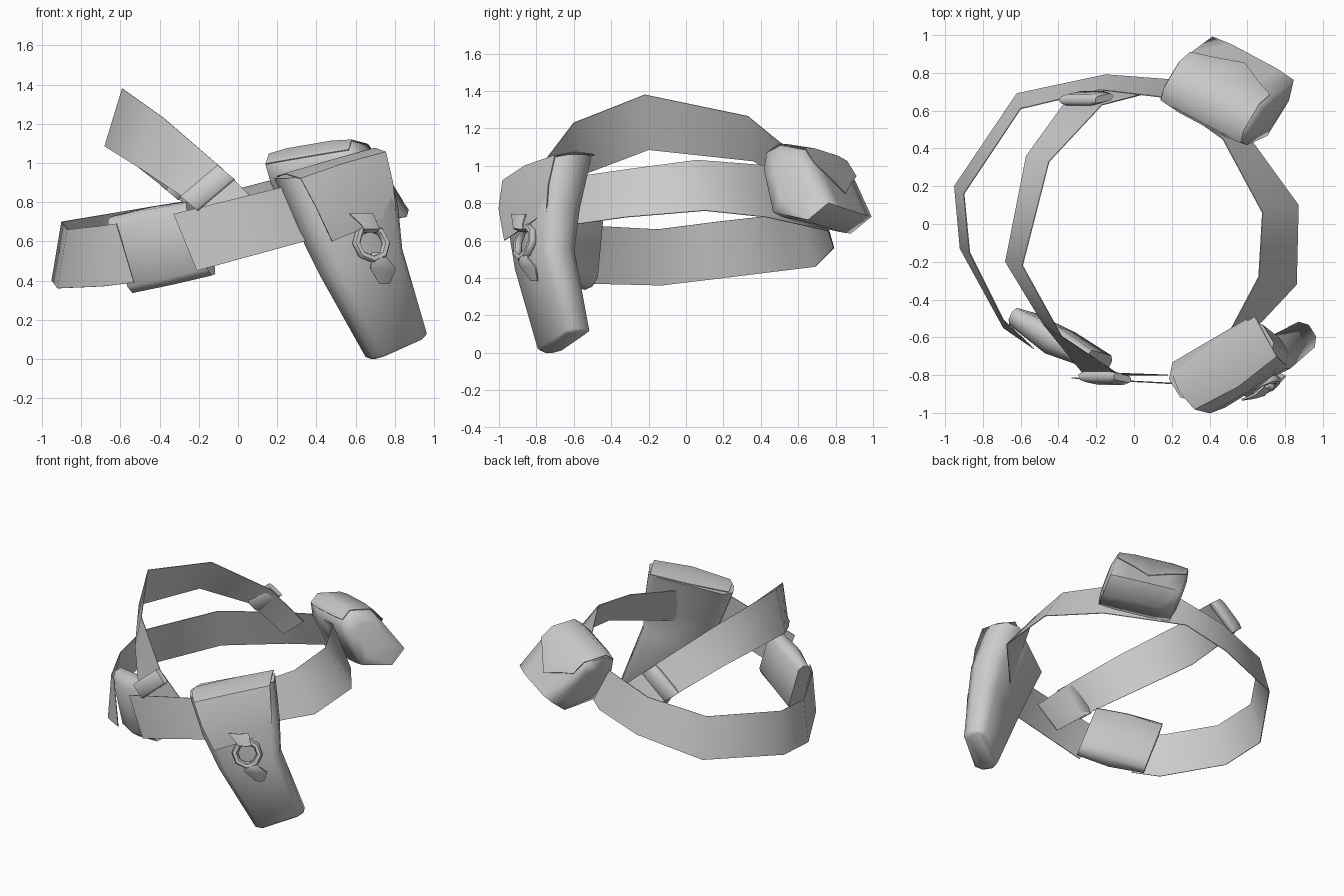
import bpy
import bmesh
import math
from mathutils import Vector

cube = bpy.data.objects.get("Cube")
if cube:
    bpy.data.objects.remove(cube, do_unlink=True)

grey = bpy.data.materials.new("plain grey")
grey.use_nodes = True
grey.diffuse_color = (0.6, 0.6, 0.6, 1)
grey.node_tree.nodes["Principled BSDF"].inputs["Base Color"].default_value = (0.6, 0.6, 0.6, 1)


def loft(name, rows, closed=False, thickness=0.0, angle=60):
    """Skin a list of point rows; closed rows become a capped solid, open rows a sheet."""
    bm = bmesh.new()
    grid = [[bm.verts.new(p) for p in row] for row in rows]
    count = len(grid[0])
    for a, b in zip(grid, grid[1:]):
        for i in range(count if closed else count - 1):
            j = (i + 1) % count
            bm.faces.new((a[i], a[j], b[j], b[i]))
    if closed:
        bm.faces.new(grid[0])
        bm.faces.new(grid[-1])
    bmesh.ops.recalc_face_normals(bm, faces=bm.faces)
    # Sheet borders stay crisp once they are thickened
    for edge in bm.edges:
        edge.smooth = not edge.is_boundary
    mesh = bpy.data.meshes.new(name)
    bm.to_mesh(mesh)
    bm.free()
    mesh.materials.append(grey)
    obj = bpy.data.objects.new(name, mesh)
    bpy.context.collection.objects.link(obj)
    if thickness:
        solid = obj.modifiers.new("thickness", "SOLIDIFY")
        solid.thickness = thickness
        solid.offset = 0
    bpy.ops.object.select_all(action="DESELECT")
    obj.select_set(True)
    bpy.context.view_layer.objects.active = obj
    bpy.ops.object.shade_smooth_by_angle(angle=math.radians(angle), keep_sharp_edges=True)
    return obj


# Rounded rectangle outline used as the cross-section of the solid parts
ROUNDED = [(-1, -.45), (-.78, -1), (.78, -1), (1, -.45),
           (1, .45), (.78, 1), (-.78, 1), (-1, .45)]


def section(left, right, depth):
    """Rounded cross-section spanning left to right, with a depth vector either side."""
    left, right, depth = Vector(left), Vector(right), Vector(depth)
    middle, half = (left + right) / 2, (right - left) / 2
    return [middle + half * a + depth * b for a, b in ROUNDED]


# Waist belt: top edge and bottom edge, open at the front where the buckle sits
belt = [
    [(-.33, -.815, .74), (-.21, -.825, .45)],
    [(.28, -.85, .89), (.34, -.85, .6)],
    [(.49, -.6, .94), (.56, -.64, .68)],
    [(.66, -.28, .985), (.86, -.32, .725)],
    [(.68, .06, 1.03), (.87, .10, .76)],
    [(.47, .45, 1.0), (.63, .43, .725)],
    [(.16, .67, .91), (.18, .765, .65)],
    [(-.18, .71, .82), (-.15, .79, .56)],
    [(-.60, .61, .75), (-.62, .69, .46)],
    [(-.90, .16, .70), (-.95, .20, .40)],
    [(-.87, -.15, .66), (-.92, -.13, .36)],
    [(-.69, -.51, .68), (-.69, -.55, .37)],
    [(-.62, -.58, .69), (-.53, -.66, .39)],
]
loft("waist_belt", belt, thickness=.005)

# Curved buckle block bridging the two belt ends
loft("belt_buckle", [
    section((-.655, -.485, .72), (-.53, -.52, .345), (.02, .045, .02)),
    section((-.45, -.61, .77), (-.33, -.65, .385), (.035, .07, .02)),
    section((-.255, -.71, .8), (-.125, -.745, .43), (.02, .045, .01)),
], closed=True, angle=75)

# Raised strap that arches over one side
strap = [
    [(.18, -.8, .72), (.01, -.8, .58)],
    [(-.09, -.79, .98), (-.27, -.79, .82)],
    [(-.38, -.6, 1.23), (-.48, -.53, .96)],
    [(-.59, -.22, 1.38), (-.68, -.2, 1.085)],
    [(-.45, .33, 1.265), (-.57, .36, 1.025)],
    [(-.17, .63, 1.02), (-.36, .65, .86)],
    [(.06, .69, .82), (-.12, .715, .67)],
]
loft("raised_strap", strap, thickness=.005)

# Keeper loops around both ends of the strap
for label, shift, lift, y, lean in (("front", 0, 0, -.805, .02), ("back", -.1, .055, .655, -.02)):
    rows = [section((x - .045 + shift, y, z + .04 + lift),
                    (x + .045 + shift, y - lean, z - .035 + lift), (0, depth, 0))
            for x, z, depth in ((-.25, .79, .018), (-.22, .815, .03),
                                (-.09, .925, .03), (-.06, .95, .018))]
    loft(label + "_strap_loop", rows, closed=True)

# Holster body, tapering downward with a bend along its rear edge
OUT = Vector((.53, -.85, 0))
loft("holster_body", [
    section((.215, -.87, .92), (.71, -.58, 1.06), OUT * .125),
    section((.33, -.88, .66), (.79, -.64, .78), OUT * .115),
    section((.44, -.85, .43), (.815, -.66, .56), OUT * .1),
    section((.67, -.745, .01), (.945, -.565, .13), OUT * .08),
    section((.69, -.73, 0), (.935, -.57, .11), OUT * .055),
], closed=True)

# Holster flap folded over the top and down the front
loft("holster_flap", [
    [(.2, -.79, .93), (.41, -.63, .995), (.64, -.49, 1.06)],
    [(.24, -.89, .945), (.48, -.75, 1.015), (.70, -.6, 1.075)],
    [(.32, -.98, .92), (.55, -.86, 1.0), (.755, -.7, 1.055)],
    [(.4, -1.0, .77), (.61, -.88, .84), (.79, -.735, .9)],
    [(.48, -.97, .6), (.65, -.865, .67), (.805, -.745, .755)],
], thickness=.006)

# Eight-sided clasp ring lying against the flap
side = Vector((.85, .53, 0))
up = Vector((0, 0, 1))
centre = Vector((.68, -.862, .59))
bpy.ops.mesh.primitive_torus_add(major_segments=8, minor_segments=6, major_radius=.085,
                                 minor_radius=.022, location=centre)
ring = bpy.context.object
ring.name = "clasp_ring"
ring.rotation_euler = Vector((.42, -.85, .25)).to_track_quat("Z", "Y").to_euler()
ring.data.materials.append(grey)
bpy.ops.object.shade_smooth_by_angle(angle=math.radians(60))


def tab(name, spine):
    """Narrow leather tab: each spine entry is across, height, outward offset, half width."""
    rows = []
    for across, height, offset, half in spine:
        middle = centre + side * across + up * height + OUT * offset
        rows.append([middle - side * half, middle + OUT * .012, middle + side * half])
    loft(name, rows, thickness=.01)


tab("upper_clasp_tab", [(-.06, .15, .0, .07), (-.03, .1, .022, .05),
                        (-.015, .075, .03, .045), (-.01, .06, .0, .04)])
tab("lower_clasp_tab", [(.02, -.05, .015, .03), (.035, -.085, .03, .05),
                        (.06, -.13, .015, .075), (.085, -.205, -.01, .03)])

# Back pouch: outward and height profile swept across its width
ACROSS = Vector((.88, -.47, .15))
AWAY = Vector((.47, .88, 0))
ORIGIN = Vector((.345, .54, 0))


def pouch_point(across, away, height):
    skew = (1.05 - height) * .31
    return ORIGIN + ACROSS * (across + skew) + AWAY * away + up * height


profile = [(0, .94), (0, 1.04), (.08, 1.085), (.23, 1.06),
           (.31, .95), (.445, .745), (.33, .645), (.1, .69)]
rows = []
for across, scale in ((-.262, .55), (-.245, .95), (-.14, 1), (.14, 1), (.245, .95), (.262, .55)):
    rows.append([pouch_point(across, .2 + (n - .2) * scale, .86 + (z - .86) * scale)
                 for n, z in profile])
loft("back_pouch", rows, closed=True, angle=80)

# Pouch flap with a pointed lower edge
rows = []
for across, point, drop in ((-.24, .305, .975), (-.13, .34, .92), (0, .39, .84),
                            (.13, .34, .92), (.24, .305, .975)):
    edge = .012 if abs(across) > .2 else 0
    shape = [(-.005 + edge, 1.03), (.07, 1.095 - edge), (.235, 1.072 - edge), (point, drop)]
    rows.append([pouch_point(across, n, z) for n, z in shape])
loft("pouch_flap", rows, thickness=.005)
